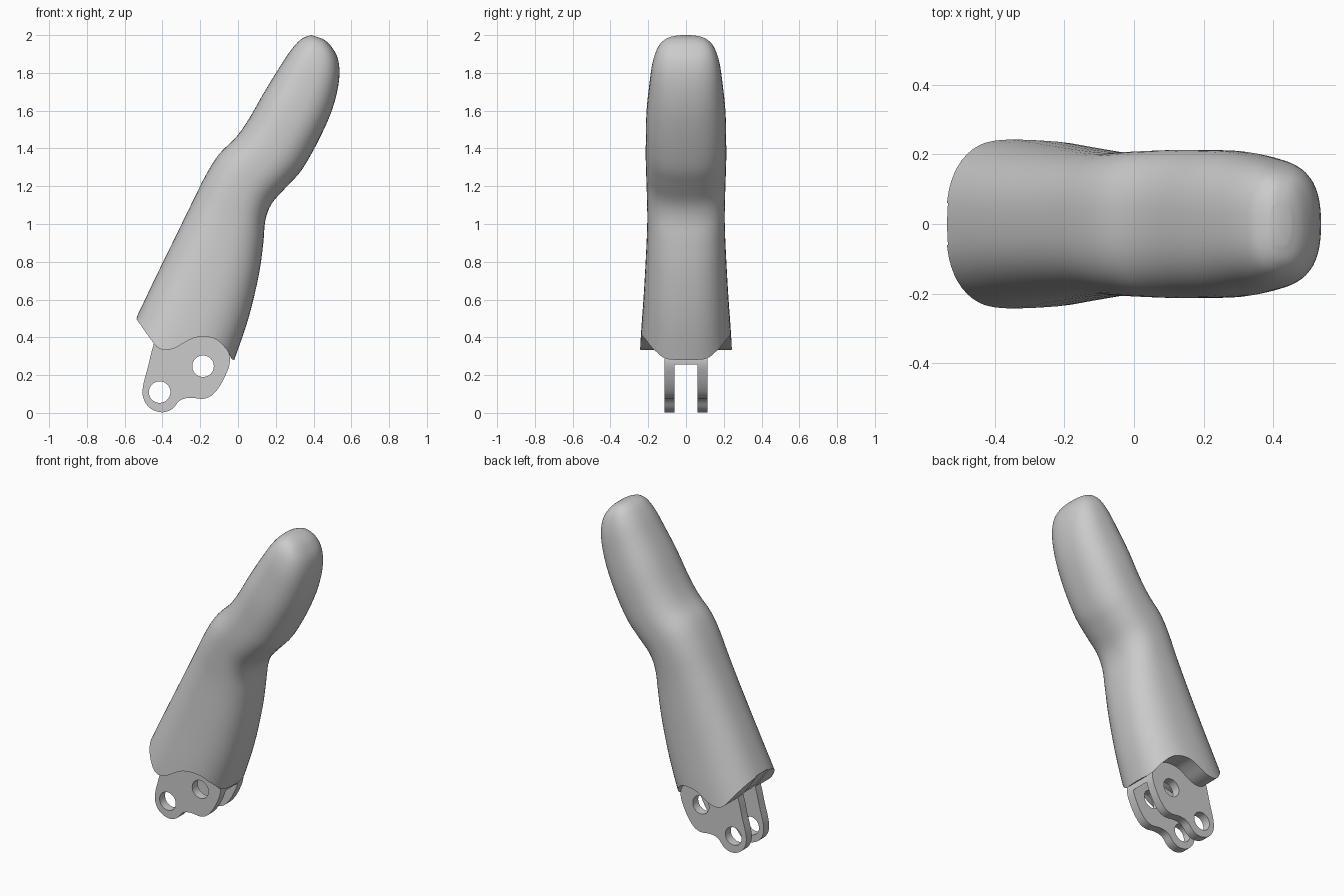
import bpy, bmesh, math
from mathutils import Vector

if "Cube" in bpy.data.objects:
    bpy.data.objects.remove(bpy.data.objects["Cube"])


def spline(points, steps, closed=False):
    """Catmull-Rom curve through points of any dimension."""
    pts = [Vector(p) for p in points]
    n = len(pts)
    out = []
    for i in range(n if closed else n - 1):
        if closed:
            a, b, c, d = (pts[(i + k) % n] for k in (-1, 0, 1, 2))
        else:
            a, b, c, d = (pts[min(max(i + k, 0), n - 1)] for k in (-1, 0, 1, 2))
        for s in range(steps):
            t = s / steps
            out.append(0.5 * (2 * b + (c - a) * t + (2 * a - 5 * b + 4 * c - d) * t * t
                              + (3 * b - a - 3 * c + d) * t ** 3))
    if not closed:
        out.append(pts[-1])
    return out


def finish(bm, name):
    bmesh.ops.recalc_face_normals(bm, faces=bm.faces)
    mesh = bpy.data.meshes.new(name)
    bm.to_mesh(mesh)
    bm.free()
    ob = bpy.data.objects.new(name, mesh)
    bpy.context.collection.objects.link(ob)
    return ob


def prism(name, profile, half):
    """Extrude an x-z outline from y = -half to y = half."""
    bm = bmesh.new()
    rings = [[bm.verts.new((p[0], y, p[1])) for p in profile] for y in (-half, half)]
    n = len(profile)
    for ring in rings:
        bm.faces.new(ring)
    for i in range(n):
        j = (i + 1) % n
        bm.faces.new((rings[0][i], rings[0][j], rings[1][j], rings[1][i]))
    return finish(bm, name)


def circle(cx, cz, r, n=40):
    return [(cx + r * math.cos(2 * math.pi * i / n), cz + r * math.sin(2 * math.pi * i / n))
            for i in range(n)]


def boolean(target, tool, operation):
    mod = target.modifiers.new(operation.lower(), 'BOOLEAN')
    mod.operation = operation
    mod.solver = 'EXACT'
    mod.object = tool
    bpy.context.view_layer.objects.active = target
    bpy.ops.object.modifier_apply(modifier=mod.name)
    bpy.data.objects.remove(tool)


# Finger body: sections given as back point (x, z), front point (x, z), half width
sections = [
    (-.686, .20, -.12, .00, .255), (-.54, .50, -.02, .28, .24),
    (-.44, .71, .055, .50, .225), (-.33, .935, .11, .73, .212),
    (-.24, 1.12, .134, .90, .205), (-.17, 1.26, .145, 1.02, .207),
    (-.10, 1.37, .18, 1.11, .21), (-.01, 1.46, .26, 1.20, .213),
    (.06, 1.56, .34, 1.29, .213), (.14, 1.70, .43, 1.45, .21),
    (.22, 1.83, .50, 1.61, .195), (.28, 1.92, .535, 1.76, .178),
    (.33, 1.975, .53, 1.87, .15), (.37, 1.995, .49, 1.945, .11),
    (.39, 2.0, .45, 1.98, .06),
]
SIDES, POWER = 56, 2 / 2.5
bm = bmesh.new()
rings = []
for lx, lz, rx, rz, h in spline(sections, 4):
    ring = []
    for k in range(SIDES):
        a = 2 * math.pi * k / SIDES
        c, s = math.cos(a), math.sin(a)
        u = math.copysign(abs(c) ** POWER, c)
        v = math.copysign(abs(s) ** POWER, s)
        ring.append(bm.verts.new(((lx + rx) / 2 + u * (rx - lx) / 2, v * h,
                                  (lz + rz) / 2 + u * (rz - lz) / 2)))
    rings.append(ring)
for r0, r1 in zip(rings, rings[1:]):
    for k in range(SIDES):
        j = (k + 1) % SIDES
        bm.faces.new((r0[k], r0[j], r1[j], r1[k]))
bm.faces.new(rings[0])
bm.faces.new(rings[-1])
finger = finish(bm, "finger_segment")

# Wavy trim along the lower rim
wave = spline([(-.54, .50), (-.455, .38), (-.42, .343), (-.38, .333), (-.33, .345),
               (-.27, .38), (-.22, .40), (-.16, .402), (-.11, .385), (-.06, .335),
               (-.035, .288), (-.015, .28)], 5)
trim = [(-.80, .86)] + [tuple(p) for p in wave] + [(.2, .27), (.2, -.4), (-.80, -.4)]
boolean(finger, prism("rim_cutter", trim, .5), 'DIFFERENCE')

# Hinge lugs: one block, later split by the slot
lug = spline([(-.40, .47), (-.447, .36), (-.475, .25), (-.503, .14), (-.50, .075),
              (-.465, .025), (-.405, .003), (-.35, .02), (-.305, .067), (-.25, .08),
              (-.18, .075), (-.125, .105), (-.07, .19), (-.043, .29), (-.09, .42),
              (-.22, .50)], 6, closed=True)
boolean(finger, prism("hinge_lug", [tuple(p) for p in lug], .115), 'UNION')

# Slot between the lugs, rounded over the upper pin
arc = [(-.185 + .14 * math.cos(math.radians(a)), .255 + .14 * math.sin(math.radians(a)))
       for a in range(0, 131, 10)]
slot = [(.2, .255)] + arc + [(-.33, .348), (-.38, .337), (-.42, .35), (-.455, .388),
                             (-.54, .51), (-.80, .87), (-.80, -.4), (.2, -.4)]
boolean(finger, prism("slot_cutter", slot, .06), 'DIFFERENCE')

# Pin holes
for cx, cz in ((-.415, .11), (-.185, .247)):
    boolean(finger, prism("pin_cutter", circle(cx, cz, .057), .2), 'DIFFERENCE')

# Smooth shading with crisp rims
bpy.ops.object.select_all(action='DESELECT')
finger.select_set(True)
bpy.context.view_layer.objects.active = finger
bpy.ops.object.shade_smooth_by_angle(angle=math.radians(30))
